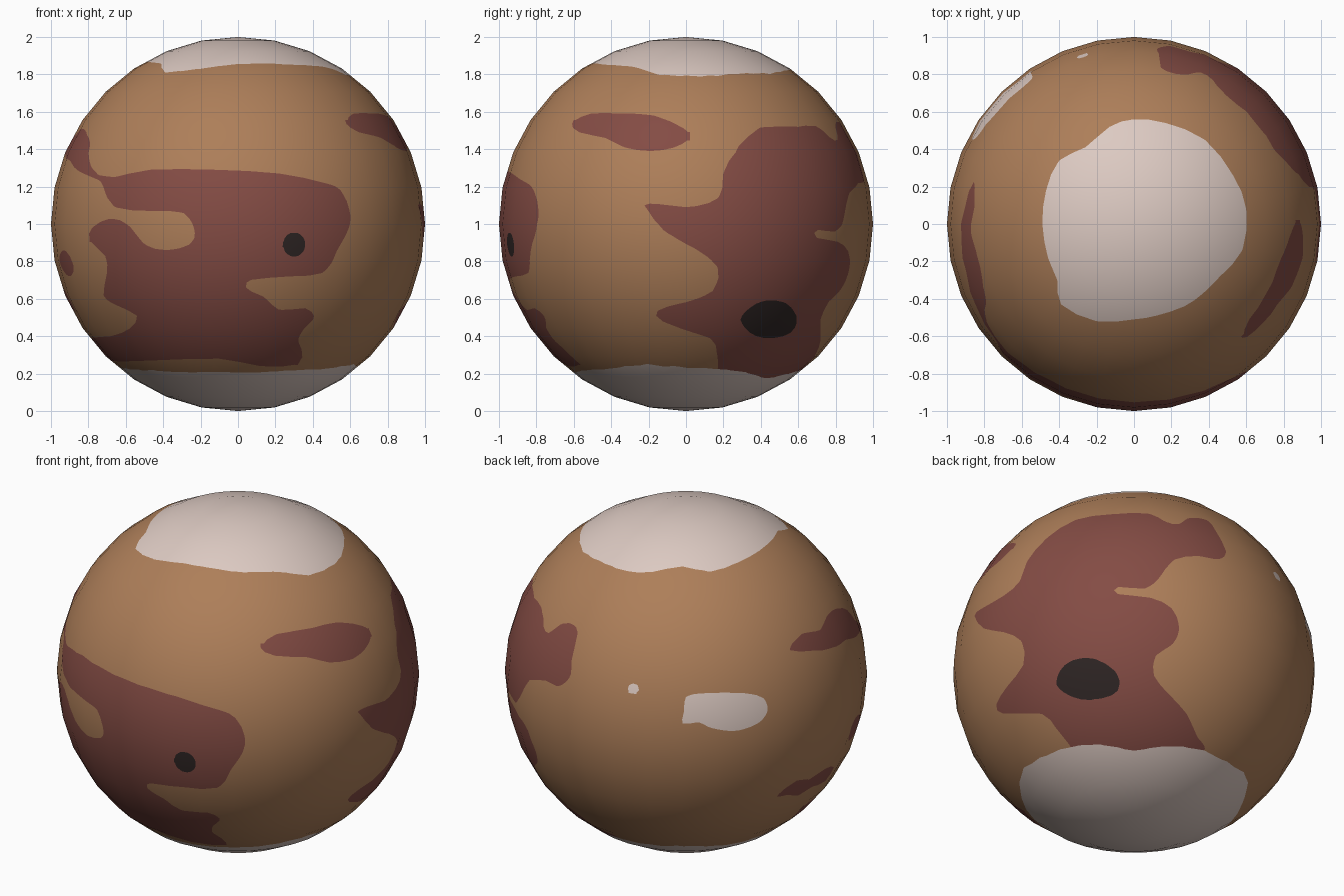
import bpy, bmesh, math
from mathutils import Vector

if "Cube" in bpy.data.objects:
    bpy.data.objects.remove(bpy.data.objects["Cube"])


def view_axes(az, el):
    """Right, up and toward-viewer axes of a flat view of the globe."""
    a, e = math.radians(az), math.radians(el)
    sa, ca, se, ce = math.sin(a), math.cos(a), math.sin(e), math.cos(e)
    return (Vector((ca, sa, 0)), Vector((-sa * se, ca * se, ce)),
            Vector((sa * ce, -ca * ce, se)))


def rounded(pts):
    """Closed outline in hundredths -> smooth outline in units."""
    p = [Vector(q) / 100 for q in pts]
    n, out = len(p), []
    for i in range(n):
        a, b, c, d = p[i - 1], p[i], p[(i + 1) % n], p[(i + 2) % n]
        out += [b, (b + c) * 0.5625 - (a + d) * 0.0625]
    return out


def blob(u, v, ru, rv):
    return [(u + ru * math.cos(k * math.pi / 5), v + rv * math.sin(k * math.pi / 5))
            for k in range(10)]


class Region:
    """An outline drawn in one view and projected on the near half."""
    def __init__(self, az, el, pts):
        self.r, self.u, self.d = view_axes(az, el)
        p = rounded(pts)
        self.segs = list(zip(p, p[1:] + p[:1]))
        self.box = (min(q.x for q in p), max(q.x for q in p),
                    min(q.y for q in p), max(q.y for q in p))

    def contains(self, co):
        if co.dot(self.d) < 0:
            return False
        x, y = co.dot(self.r), co.dot(self.u)
        b = self.box
        if not (b[0] < x < b[1] and b[2] < y < b[3]):
            return False
        odd = False
        for p, q in self.segs:
            if (p.y > y) != (q.y > y) and x < p.x + (y - p.y) * (q.x - p.x) / (q.y - p.y):
                odd = not odd
        return odd


# large rust plain on the front
front_plain = [
    (-66, 9), (-47, 7), (-29, 6), (-23, -4), (-26, -11), (-38, -14), (-50, -11),
    (-58, -1), (-68, 3), (-78, -2), (-79, -9), (-71, -17), (-70, -26), (-72, -38),
    (-66, -43), (-54, -49), (-58, -56), (-68, -60), (-80, -61), (-92, -66), (-74, -73),
    (-47, -73), (-10, -72), (12, -76), (32, -75), (34, -67), (32, -62), (36, -55),
    (41, -50), (36, -45), (22, -46), (14, -39), (5, -35), (6, -30), (28, -28),
    (46, -26), (53, -14), (59, -3), (60, 6), (55, 18), (46, 22), (22, 27),
    (-12, 29), (-47, 29), (-66, 25), (-74, 26), (-72, 20)]
# large rust plain on the back right
back_plain = [
    (-88, 31), (-84, 35), (-72, 42), (-63, 50), (-59, 61), (-48, 74), (-32, 84),
    (-13, 87), (8, 87.5), (17, 83), (25, 81.5), (30, 85), (40, 84), (45, 78),
    (51, 66), (46, 62), (36, 64), (22, 62), (14, 52), (6, 46), (-9, 47),
    (-9, 43), (9, 41), (21, 35), (25, 24), (21, 15), (12, 9), (11, -2),
    (19, -12), (29, -23), (35, -36), (39, -41), (36, -46), (14, -53), (-29, -48),
    (-35, -41), (-43, -31), (-51, -23), (-72, -23), (-76, -18), (-70, -8), (-61, 4),
    (-62, 17), (-72, 22), (-83, 24)]
right_strip = [(-61, 54), (-51, 59), (-35, 59), (-17, 58), (-1, 51), (2, 46),
               (-6, 41), (-19, 39), (-33, 41), (-43, 46), (-57, 49)]
left_arm = [(-23, 45), (-10, 50), (5, 47), (16, 51), (30, 49), (42, 43), (48, 35),
            (60, 26), (74, 24), (74, 12), (63, 23), (43, 28), (25, 34), (14, 35),
            (0, 38), (-7, 40)]
left_streak = [(-35, -40), (-23, -33), (-12, -36), (0, -34), (12, -38), (10, -47),
               (-5, -44), (-16, -46), (-25, -42)]
# ice
north_cap = [(-49, 0), (-47, 18), (-40, 34), (-26, 41), (-13, 52), (0, 56), (17, 54),
             (38, 45), (53, 26), (60, 8), (58, -14), (46, -28), (37, -37), (27, -44),
             (12, -49), (0, -51), (-20, -52), (-39, -43), (-41, -30), (-46, -18)]
south_cap = [(62, 21), (62, -11), (51, -32), (36, -43), (24, -54), (1, -62), (-33, -55),
             (-48, -38), (-62, -5), (-60, 18), (-45, 42), (-20, 57), (0, 60),
             (25, 56), (45, 43)]
back_ice = [(0, -12), (10, -10), (32, -10), (43, -13), (45, -20), (41, -26), (32, -30),
            (24, -31), (13, -29), (7, -26), (-2, -27), (-1, -20)]
# dark basin
basin = [(29, -51), (34, -45), (42, -41), (53, -42), (59, -49), (58, -56), (52, -60),
         (42, -61), (34, -58)]

layers = [  # painted in order, later ones on top
    [Region(0, 0, front_plain), Region(140, -30, back_plain), Region(90, 0, right_strip),
     Region(270, 0, left_arm), Region(270, 0, left_streak),
     Region(270, 0, blob(31, -21, 10, 7))],
    [Region(0, 90, north_cap), Region(0, -90, south_cap), Region(215, 24, back_ice),
     Region(215, 24, blob(-29, -7.5, 3.2, 2.8))],
    [Region(0, 0, blob(30, -11, 6, 6.5)), Region(90, 0, basin)],
]

# globe: 32 x 16 facets, each gridded so that outlines can be cut in
bm = bmesh.new()
bmesh.ops.create_uvsphere(bm, u_segments=32, v_segments=16, radius=1)
bmesh.ops.subdivide_edges(bm, edges=bm.edges[:], cuts=7, use_grid_fill=True)

for number, regions in enumerate(layers, 1):
    def inside(co):
        return any(r.contains(co) for r in regions)

    state = {v: inside(v.co) for v in bm.verts}
    cuts = []
    for e in [e for e in bm.edges if state[e.verts[0]] != state[e.verts[1]]]:
        a, b = e.verts
        lo, hi = 0.0, 1.0
        for _ in range(10):  # find where the outline crosses the edge
            mid = (lo + hi) / 2
            if inside(a.co.lerp(b.co, mid)) == state[a]:
                lo = mid
            else:
                hi = mid
        t = min(max((lo + hi) / 2, 0.02), 0.98)
        cuts.append(bmesh.utils.edge_split(e, a, t)[1])
    bmesh.ops.connect_verts(bm, verts=cuts)
    for f in bm.faces:
        if inside(f.calc_center_median()):
            f.material_index = number

mesh = bpy.data.meshes.new("planet_globe")
bm.to_mesh(mesh)
bm.free()
for name, col in (("sand", (0.42, 0.21, 0.10)), ("rust", (0.23, 0.072, 0.058)),
                  ("ice", (0.72, 0.59, 0.54)), ("dark_basin", (0.028, 0.019, 0.018))):
    m = bpy.data.materials.new(name)
    m.diffuse_color = (*col, 1)
    m.use_nodes = True
    m.node_tree.nodes["Principled BSDF"].inputs["Base Color"].default_value = m.diffuse_color
    mesh.materials.append(m)

# round shading over the flat facets
mesh.polygons.foreach_set("use_smooth", [True] * len(mesh.polygons))
mesh.normals_split_custom_set_from_vertices([v.co.normalized() for v in mesh.vertices])
globe = bpy.data.objects.new("planet_globe", mesh)
globe.location.z = 1
bpy.context.collection.objects.link(globe)
